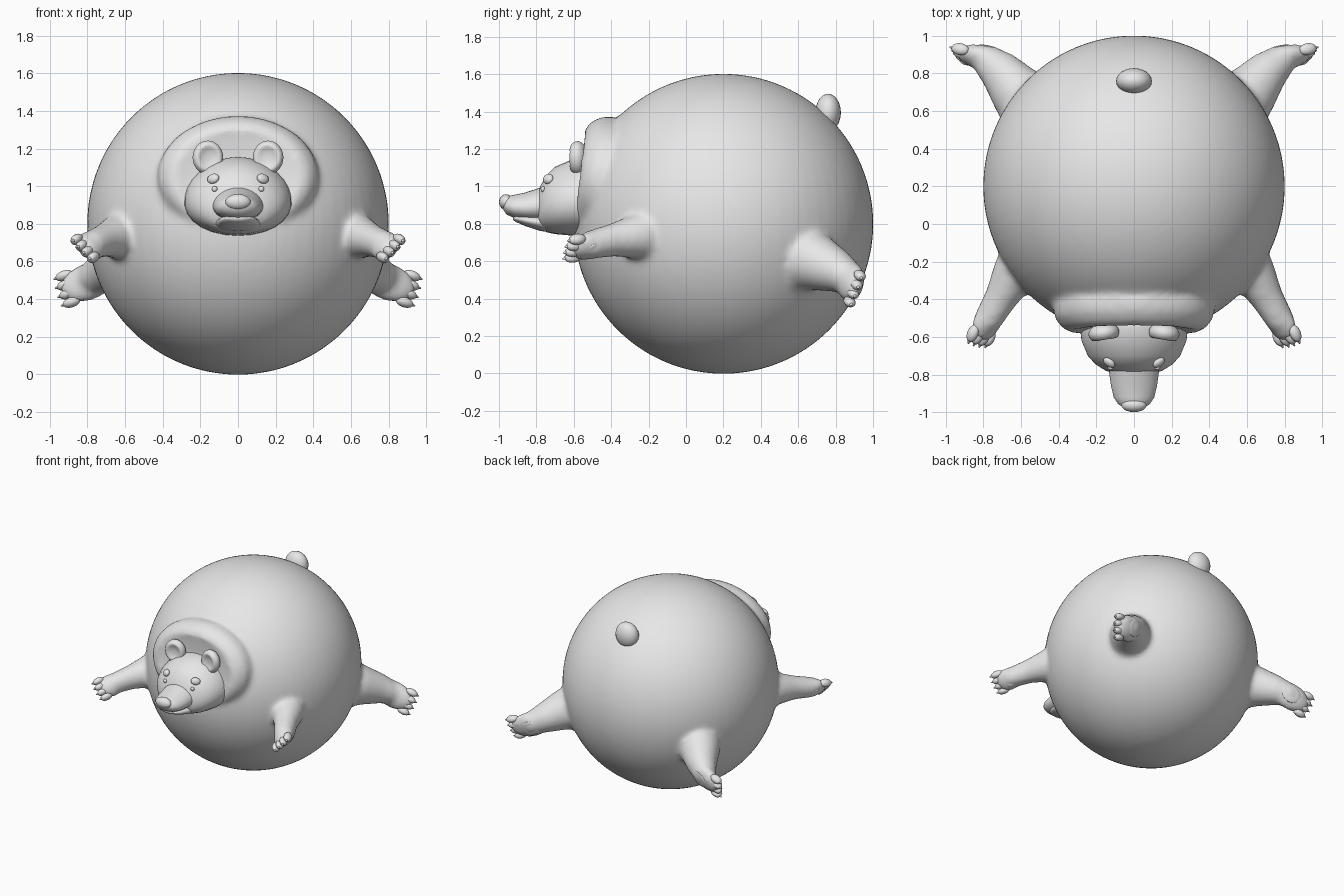
import bpy, bmesh, math
from mathutils import Vector, Matrix

if "Cube" in bpy.data.objects:
    bpy.data.objects.remove(bpy.data.objects["Cube"])

grey = bpy.data.materials.new("plain grey")
grey.diffuse_color = (0.8, 0.8, 0.8, 1)
grey.use_nodes = True
grey.node_tree.nodes["Principled BSDF"].inputs["Base Color"].default_value = grey.diffuse_color


def finish(bm, name):
    bmesh.ops.recalc_face_normals(bm, faces=bm.faces[:])
    me = bpy.data.meshes.new(name)
    for f in bm.faces:
        f.smooth = True
    bm.to_mesh(me)
    bm.free()
    me.materials.append(grey)
    ob = bpy.data.objects.new(name, me)
    bpy.context.collection.objects.link(ob)
    return ob


def frame(c, axes, half):
    m = Matrix([axes[i] * half[i] for i in range(3)]).transposed().to_4x4()
    return Matrix.Translation(Vector(c)) @ m


XYZ = [Vector((1, 0, 0)), Vector((0, 1, 0)), Vector((0, 0, 1))]


def ball(bm, c, half, axes=XYZ, seg=20, mirror=1):
    m = Matrix.Diagonal((mirror, 1, 1, 1)) @ frame(c, axes, half)
    return bmesh.ops.create_uvsphere(bm, u_segments=seg, v_segments=seg * 2 // 3,
                                     radius=1, matrix=m)["verts"]


def loft(bm, rings, n=28):
    """Closed skin through rings, each a list of n points."""
    vs = [[bm.verts.new(p) for p in r] for r in rings]
    for a, b in zip(vs, vs[1:]):
        for i in range(n):
            j = (i + 1) % n
            bm.faces.new((a[i], a[j], b[j], b[i]))
    bm.faces.new(vs[0])
    bm.faces.new(vs[-1])


def snout_rings(sections, egg, n=28):
    """Sections of (y, half width, bottom z, top z); egg widens the lower half."""
    out = []
    for y, w, z0, z1 in sections:
        ring = []
        for i in range(n):
            t = 2 * math.pi * i / n
            s, c = math.sin(t), math.cos(t)
            ring.append((w * c * (1 - egg * s), y, (z0 + z1) / 2 + (z1 - z0) / 2 * s))
        out.append(ring)
    return out


# limb data: path of (x, y, z, radius), foot centre, forward, across, foot half sizes
LIMBS = {
    "front": ([(.50, -.10, .74, .17), (.62, -.24, .735, .125), (.70, -.38, .715, .09),
               (.77, -.50, .69, .078)],
              (.785, -.53, .68), (.4, -.9, -.15), (.62, .25, .72), (.10, .088, .058)),
    "hind": ([(.46, .54, .63, .21), (.60, .68, .60, .155), (.70, .80, .55, .115),
              (.78, .87, .51, .085)],
             (.80, .882, .49), (.95, .18, -.33), (.25, .35, .9), (.155, .104, .062)),
}


def foot_axes(f, a):
    f = Vector(f).normalized()
    a = Vector(a)
    a = (a - f * a.dot(f)).normalized()
    return [f, a, a.cross(f)]


# body: round ball, neck ruff and limbs fused into one soft skin
bm = bmesh.new()
ball(bm, (0, .2, .8), (.802, .802, .802), seg=64)
ruff = [(.6, -.2), (.92, -.36), (1, -.44), (.98, -.5), (.89, -.55), (.78, -.572), (.66, -.56), (.3, -.54)]
rings = []
for r, y in ruff:
    ring = []
    for i in range(40):
        t = 2 * math.pi * i / 40
        dz = .325 * r * math.sin(t)
        ring.append((.43 * r * math.cos(t), y + .12 * dz, 1.05 + dz))
    rings.append(ring)
loft(bm, rings, 40)
for path, c, f, a, half in LIMBS.values():
    ax = foot_axes(f, a)
    for side in (1, -1):
        for p, q in zip(path, path[1:]):
            for k in range(7):
                v = Vector(p).lerp(Vector(q), k / 6)
                ball(bm, v.xyz, (v.w,) * 3, mirror=side)
        ball(bm, c, half, ax, mirror=side)
body = finish(bm, "body")
rm = body.modifiers.new("fuse", 'REMESH')
rm.mode = 'VOXEL'
rm.voxel_size = .018
rm.use_smooth_shade = True
sm = body.modifiers.new("soften", 'SMOOTH')
sm.factor = .5
sm.iterations = 10

# toes, claws and sole pads
for kind, (path, c, f, a, half) in LIMBS.items():
    ax = foot_axes(f, a)
    c = Vector(c)
    for side, label in ((1, "left"), (-1, "right")):
        bm = bmesh.new()
        for t in (-1.5, -.5, .5, 1.5):
            p = c + ax[0] * (half[0] * .78 - abs(t) * .006) + ax[1] * t * half[1] * .5
            ball(bm, p, (.05, .027, .032), ax, 14, side)
            m = frame(p + ax[0] * .046, [ax[1], ax[2], ax[0]], (1, 1, 1))
            bmesh.ops.create_cone(bm, cap_ends=True, segments=10, radius1=.015, radius2=.003,
                                  depth=.03, matrix=Matrix.Diagonal((side, 1, 1, 1)) @ m)
        finish(bm, f"{kind}_toes_{label}")
        bm = bmesh.new()
        ball(bm, c + ax[2] * (half[2] - .012) - ax[0] * .02,
             (half[0] * .5, half[1] * .62, .014), ax, 20, side)
        finish(bm, f"{kind}_sole_pad_{label}")

# head
bm = bmesh.new()
loft(bm, snout_rings([(-.45, .28, .74, 1.15), (-.56, .285, .735, 1.155), (-.62, .278, .738, 1.14),
                      (-.70, .245, .745, 1.105), (-.745, .205, .755, 1.06), (-.78, .15, .775, 1.0),
                      (-.80, .07, .83, .94)], .13))
finish(bm, "head")

# upper muzzle and lower jaw, leaving a mouth line between
bm = bmesh.new()
loft(bm, snout_rings([(-.70, .14, .81, 1.01), (-.79, .132, .815, .99), (-.86, .122, .82, .967),
                      (-.92, .108, .832, .955), (-.96, .082, .85, .947), (-.98, .04, .88, .93)], .12))
finish(bm, "muzzle")
bm = bmesh.new()
loft(bm, snout_rings([(-.66, .16, .745, .86), (-.78, .115, .762, .85), (-.86, .098, .788, .85),
                      (-.91, .07, .81, .847), (-.925, .03, .82, .84)], 0))
finish(bm, "lower_jaw")

# nose
bm = bmesh.new()
ball(bm, (0, -.962, .916), (.068, .038, .042))
finish(bm, "nose")

# ears with hollow fronts, eyes and cheek spots
for side, label in ((1, "left"), (-1, "right")):
    bm = bmesh.new()
    for v in ball(bm, (0, 0, 0), (1, 1, 1), seg=28):
        r = math.hypot(v.co.x, v.co.z)
        if v.co.y < 0:
            v.co.y *= .35 + .65 * min(1, r / .75) ** 3
    bmesh.ops.transform(bm, verts=bm.verts[:],
                        matrix=Matrix.Translation((side * .16, -.58, 1.152)) @
                        Matrix.Rotation(-side * .15, 4, 'Z') @
                        Matrix.Diagonal((.082, .055, .09, 1)))
    finish(bm, "ear_" + label)
    tilt = [Vector((.8, .55, -.15)).normalized(), Vector((-.45, .75, -.45)).normalized()]
    tilt[1] = (tilt[1] - tilt[0] * tilt[1].dot(tilt[0])).normalized()
    tilt.append(tilt[0].cross(tilt[1]))
    bm = bmesh.new()
    ball(bm, (.132, -.737, 1.04), (.036, .02, .028), tilt, 18, side)
    finish(bm, "eye_" + label)
    bm = bmesh.new()
    ball(bm, (.124, -.765, .985), (.015, .012, .015), XYZ, 12, side)
    finish(bm, "cheek_spot_" + label)

# tail
bm = bmesh.new()
ball(bm, (0, .76, 1.395), (.095, .068, .1), seg=24)
finish(bm, "tail")
